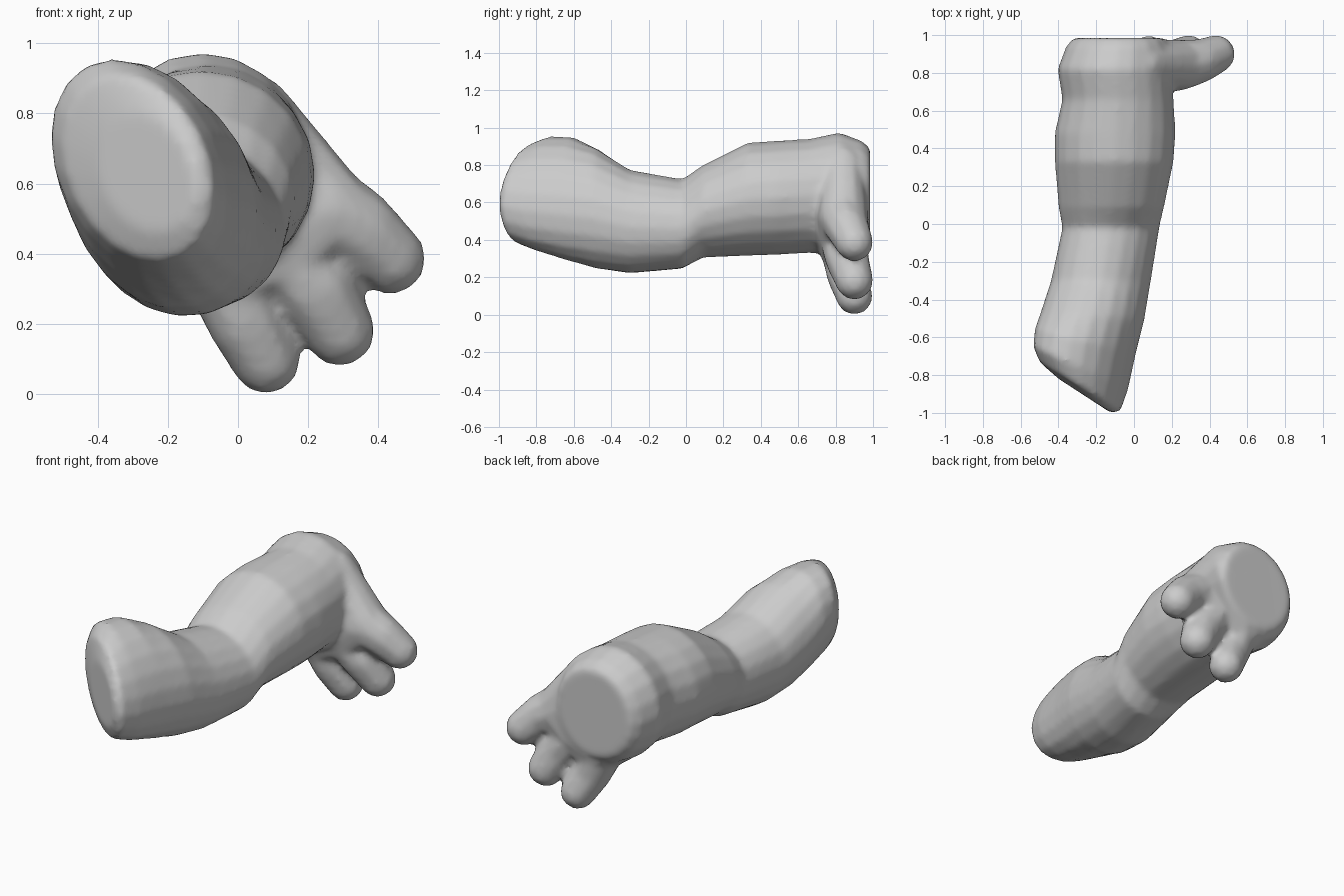
import bpy, bmesh, math
from mathutils import Vector

if "Cube" in bpy.data.objects:
    bpy.data.objects.remove(bpy.data.objects["Cube"])

SIDES = 20
body = bmesh.new()


def loft(rings):
    """Skin elliptical rings: y, x_min, x_max, z_min, z_max, lean, slant."""
    loops = []
    for y, x0, x1, z0, z1, lean, slant in rings:
        cx, hx, cz, hz = (x0 + x1) / 2, (x1 - x0) / 2, (z0 + z1) / 2, (z1 - z0) / 2
        loop = []
        for i in range(SIDES):
            t = 2 * math.pi * i / SIDES
            dx = hx * math.cos(t)
            loop.append(body.verts.new((cx + dx, y - slant * dx, cz + hz * math.sin(t - lean))))
        loops.append(loop)
    faces = []
    for a, b in zip(loops, loops[1:]):
        for i in range(SIDES):
            j = (i + 1) % SIDES
            faces.append(body.faces.new((a[i], a[j], b[j], b[i])))
    faces += [body.faces.new(loops[0]), body.faces.new(loops[-1])]
    bmesh.ops.recalc_face_normals(body, faces=faces)


def blob(*balls):
    """Convex hull around balls given as x, y, z, radius."""
    tmp = bmesh.new()
    for x, y, z, r in balls:
        made = bmesh.ops.create_icosphere(tmp, subdivisions=2, radius=r)
        bmesh.ops.translate(tmp, verts=made["verts"], vec=Vector((x, y, z)))
    pts = [v.co.copy() for v in tmp.verts]
    tmp.free()
    verts = [body.verts.new(p) for p in pts]
    hull = bmesh.ops.convex_hull(body, input=verts)
    loose = [v for v in verts if v.is_valid and not v.link_faces]
    inner = set(hull["geom_interior"]) | set(hull["geom_unused"])
    drop = {v for v in inner if isinstance(v, bmesh.types.BMVert) and v.is_valid} | set(loose)
    bmesh.ops.delete(body, geom=list(drop), context='VERTS')
    faces = list({f for v in verts if v.is_valid for f in v.link_faces})
    bmesh.ops.recalc_face_normals(body, faces=faces)


# Upper leg, pinched joint and lower leg
loft([
    (-0.91, -0.40, -0.12, 0.46, 0.80, 0.2, 0.65),
    (-0.86, -0.50, -0.07, 0.38, 0.91, 0.25, 0.60),
    (-0.76, -0.535, -0.03, 0.34, 0.955, 0.3, 0.45),
    (-0.62, -0.525, 0.01, 0.29, 0.95, 0.25, 0.25),
    (-0.48, -0.49, 0.055, 0.245, 0.89, 0.15, 0.1),
    (-0.30, -0.44, 0.09, 0.22, 0.775, 0.1, 0),
    (-0.02, -0.38, 0.135, 0.245, 0.725, 0.1, 0),
    (0.09, -0.40, 0.16, 0.305, 0.80, 0, 0),
    (0.33, -0.42, 0.21, 0.315, 0.92, 0, 0),
    (0.48, -0.42, 0.22, 0.32, 0.93, 0, 0),
    (0.66, -0.38, 0.21, 0.33, 0.94, 0, 0),
    (0.82, -0.405, 0.20, 0.32, 0.975, 0, 0),
    (0.94, -0.36, 0.19, 0.33, 0.93, 0, 0),
    (0.985, -0.32, 0.16, 0.38, 0.89, 0, 0),
])

# Foot pad spreading from the leg to the toes
blob((0.25, 0.84, 0.52, 0.135), (0.14, 0.84, 0.42, 0.135), (-0.02, 0.84, 0.36, 0.135),
     (0.05, 0.84, 0.80, 0.11), (-0.15, 0.83, 0.80, 0.14), (-0.2, 0.83, 0.50, 0.14))

# Toes: root, knuckle, tip
for root, knuckle, tip in (
    ((-0.04, 0.84, 0.36, 0.125), (0.02, 0.86, 0.21, 0.11), (0.08, 0.90, 0.098, 0.100)),
    ((0.12, 0.84, 0.42, 0.13), (0.22, 0.86, 0.30, 0.12), (0.29, 0.90, 0.18, 0.103)),
    ((0.25, 0.84, 0.52, 0.135), (0.34, 0.86, 0.47, 0.12), (0.435, 0.90, 0.385, 0.103)),
):
    blob(root, knuckle)
    blob(knuckle, tip)

mesh = bpy.data.meshes.new("leg_and_foot")
body.to_mesh(mesh)
body.free()
leg = bpy.data.objects.new("leg_and_foot", mesh)
bpy.context.collection.objects.link(leg)

# Fuse everything into one soft skin
fuse = leg.modifiers.new("fuse", 'REMESH')
fuse.mode = 'VOXEL'
fuse.voxel_size = 0.018
fuse.use_smooth_shade = True
soften = leg.modifiers.new("soften", 'SMOOTH')
soften.factor = 0.5
soften.iterations = 5
